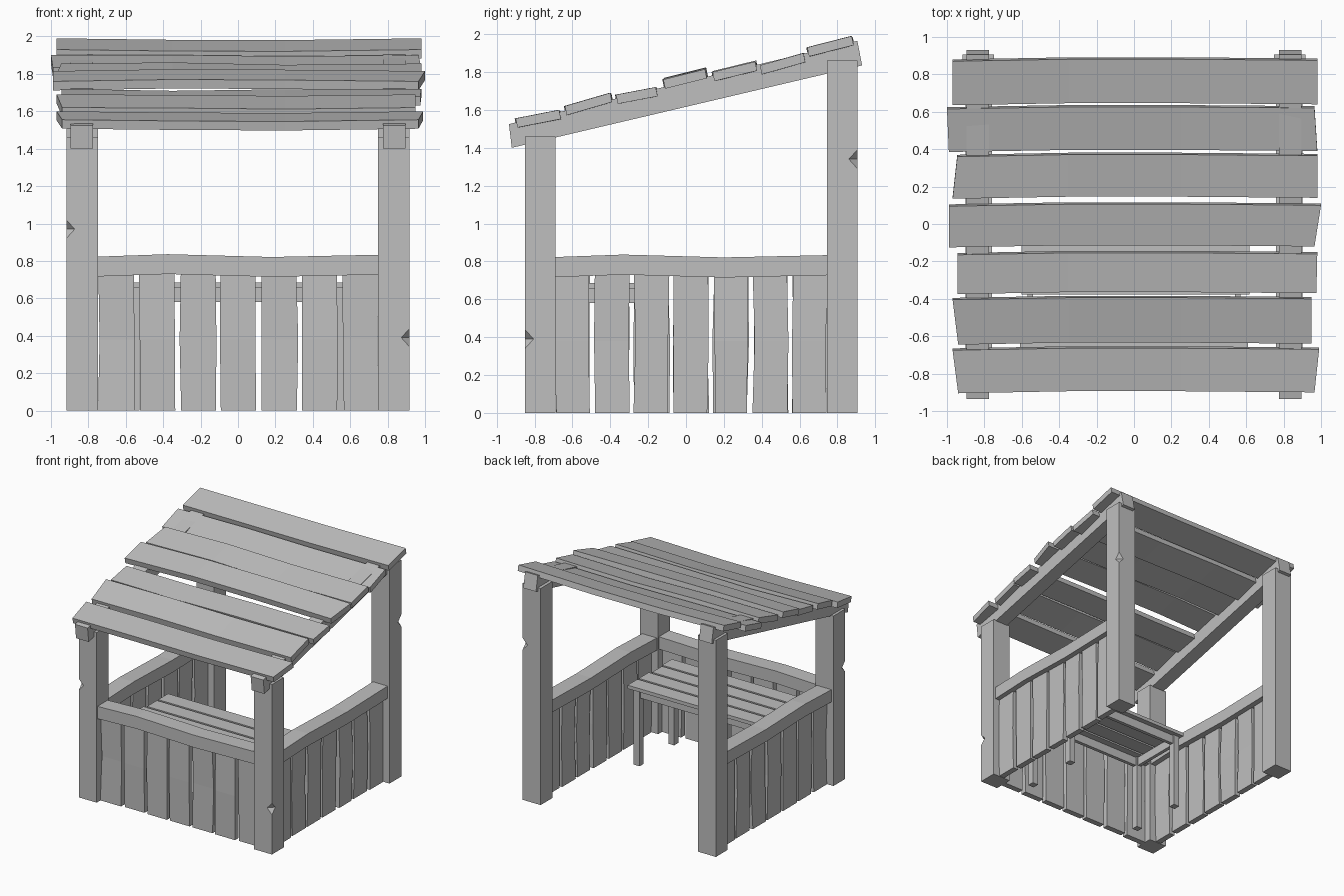
import bpy, bmesh, random
from mathutils import Vector

random.seed(4)
cube = bpy.data.objects.get("Cube")
if cube:
    bpy.data.objects.remove(cube, do_unlink=True)

wood = bpy.data.materials.new("grey_wood")
wood.use_nodes = True
GREY = (0.52, 0.52, 0.52, 1)
wood.diffuse_color = GREY
wood.node_tree.nodes["Principled BSDF"].inputs["Base Color"].default_value = GREY


def finish(name, bm):
    bmesh.ops.recalc_face_normals(bm, faces=bm.faces)
    mesh = bpy.data.meshes.new(name)
    bm.to_mesh(mesh)
    bm.free()
    mesh.materials.append(wood)
    obj = bpy.data.objects.new(name, mesh)
    bpy.context.scene.collection.objects.link(obj)
    return obj


def loft(name, sections):
    """Skin a run of four-cornered cross-sections and cap both ends."""
    bm = bmesh.new()
    rings = [[bm.verts.new(p) for p in s] for s in sections]
    for a, b in zip(rings, rings[1:]):
        for i in range(4):
            j = (i + 1) % 4
            bm.faces.new((a[i], a[j], b[j], b[i]))
    bm.faces.new(rings[0])
    bm.faces.new(rings[-1])
    return finish(name, bm)


def box(name, x0, x1, y0, y1, z0, z1):
    return loft(name, [[(x0, y0, z), (x1, y0, z), (x1, y1, z), (x0, y1, z)]
                       for z in (z0, z1)])


def wobble(size):
    return random.uniform(-size, size)


def chip_corner(post, corner):
    """Cut a small V-shaped chip out of a post's outer edge."""
    bm = bmesh.new()
    c = Vector(corner)
    r = 0.045
    ring = [bm.verts.new(c + Vector(d) * r)
            for d in ((1, 0, 0), (0, 1, 0), (-1, 0, 0), (0, -1, 0))]
    for tip_z in (-0.05, 0.05):
        tip = bm.verts.new(c + Vector((0, 0, tip_z)))
        for i in range(4):
            bm.faces.new((ring[i], ring[(i + 1) % 4], tip))
    cutter = finish("chip_cutter", bm)
    cutter.hide_render = True
    mod = post.modifiers.new("chip", "BOOLEAN")
    mod.operation = "DIFFERENCE"
    mod.solver = "EXACT"
    mod.object = cutter
    bpy.context.view_layer.update()
    graph = bpy.context.evaluated_depsgraph_get()
    mesh = bpy.data.meshes.new_from_object(post.evaluated_get(graph))
    post.modifiers.clear()
    post.data = mesh
    bpy.data.objects.remove(cutter, do_unlink=True)


# Corner posts, three of them chipped
POST_X, HALF = 0.833, 0.085
chips = {("left", "front"): 0.39, ("left", "back"): 1.34, ("right", "front"): 0.97}
for side, sx in (("left", 1), ("right", -1)):
    for end, y0, y1, top in (("front", -0.85, -0.69, 1.46), ("back", 0.745, 0.905, 1.86)):
        x = sx * POST_X
        post = box(f"{end}_{side}_post", x - HALF, x + HALF, y0, y1, 0, top)
        if (side, end) in chips:
            edge_y = y0 if end == "front" else y1
            chip_corner(post, (x + sx * HALF, edge_y, chips[side, end]))

    # Sloping rafter with square-cut ends
    profile = [(-0.92, 1.40), (0.93, 1.835), (0.905, 1.965), (-0.935, 1.525)]
    loft(f"{side}_rafter", [[(sx * x, y, z) for y, z in profile]
                            for x in (0.775, 0.895)])

# Roof planks: front y, back y, front z, back z,
# then the left and right ends as (front x, back x)
planks = [
    (-0.90, -0.67, 1.555, 1.60, (-0.94, -0.97), (0.965, 0.99)),
    (-0.64, -0.40, 1.62, 1.69, (-0.94, -0.97), (0.95, 0.95)),
    (-0.37, -0.16, 1.68, 1.72, (-0.945, -0.945), (0.975, 0.98)),
    (-0.12, 0.10, 1.76, 1.815, (-0.99, -0.99), (0.965, 1.0)),
    (0.14, 0.365, 1.80, 1.855, (-0.97, -0.945), (0.98, 0.98)),
    (0.39, 0.62, 1.835, 1.90, (-0.99, -1.0), (0.98, 0.965)),
    (0.64, 0.875, 1.93, 1.99, (-0.97, -0.97), (0.98, 0.98)),
]
THICK = 0.048
for n, (y0, y1, z0, z1, left_end, right_end) in enumerate(planks, 1):
    sections = []
    for ends, lift, shift in ((left_end, 0, -0.005), ((-0.35, -0.35), wobble(0.012), 0.006),
                              ((0.25, 0.25), wobble(0.012), 0.006), (right_end, 0, 0)):
        a, b = ends
        ya, yb = y0 + shift, y1 + shift
        sections.append([(a, ya, z0 + lift), (b, yb, z1 + lift),
                         (b, yb + 0.01, z1 + lift - THICK),
                         (a, ya + 0.01, z0 + lift - THICK)])
    loft(f"roof_plank_{n}", sections)


# Fence panels: u runs along the panel, d points outward
def fence(name, place, centre, u0, u1, slats):
    rail = []
    for t, z in ((0, 0.77), (0.25, 0.783), (0.62, 0.768), (1, 0.78)):
        u = u0 + (u1 - u0) * t
        rail.append([place(u, centre + d, z + h) for d, h in
                     ((-0.07, -0.053), (0.07, -0.053), (0.07, 0.053), (-0.07, 0.053))])
    loft(f"{name}_rail", rail)
    for n, (a, b) in enumerate(slats, 1):
        sections = []
        for z, amount in ((0, 0.006), (0.38, 0.008), (0.73, 0.004)):
            l, r, d = a + wobble(amount), b + wobble(amount), centre + wobble(amount)
            sections.append([place(l, d - 0.025, z), place(r, d - 0.025, z),
                             place(r, d + 0.025, z), place(l, d + 0.025, z)])
        loft(f"{name}_slat_{n}", sections)


def slat_row(start, end, count, gap):
    width = (end - start - gap * (count - 1)) / count
    return [(start + i * (width + gap), start + i * (width + gap) + width)
            for i in range(count)]


fence("front", lambda u, d, z: (u, -d, z), 0.77, -0.75, 0.75,
      slat_row(-0.745, 0.75, 7, 0.031))
for side, sx in (("left", 1), ("right", -1)):
    fence(side, lambda u, d, z: (sx * d, u, z), 0.83, -0.69, 0.745,
          slat_row(-0.69, 0.745, 7, 0.03))

# Table behind the front fence
for n, (y0, y1) in enumerate(slat_row(-0.68, -0.09, 4, 0.018), 1):
    e = wobble(0.012)
    box(f"table_plank_{n}", -0.61 + e, 0.61 + e, y0, y1, 0.655, 0.685)
for name, y in (("front", -0.62), ("back", -0.15)):
    box(f"table_{name}_apron", -0.57, 0.57, y - 0.015, y + 0.015, 0.58, 0.655)
    for side, sx in (("left", 1), ("right", -1)):
        x = sx * 0.555
        box(f"table_{name}_{side}_leg", x - 0.028, x + 0.028, y - 0.028, y + 0.028, 0, 0.655)
for side, sx in (("left", 1), ("right", -1)):
    x = sx * 0.555
    box(f"table_{side}_apron", x - 0.015, x + 0.015, -0.62, -0.15, 0.58, 0.655)
